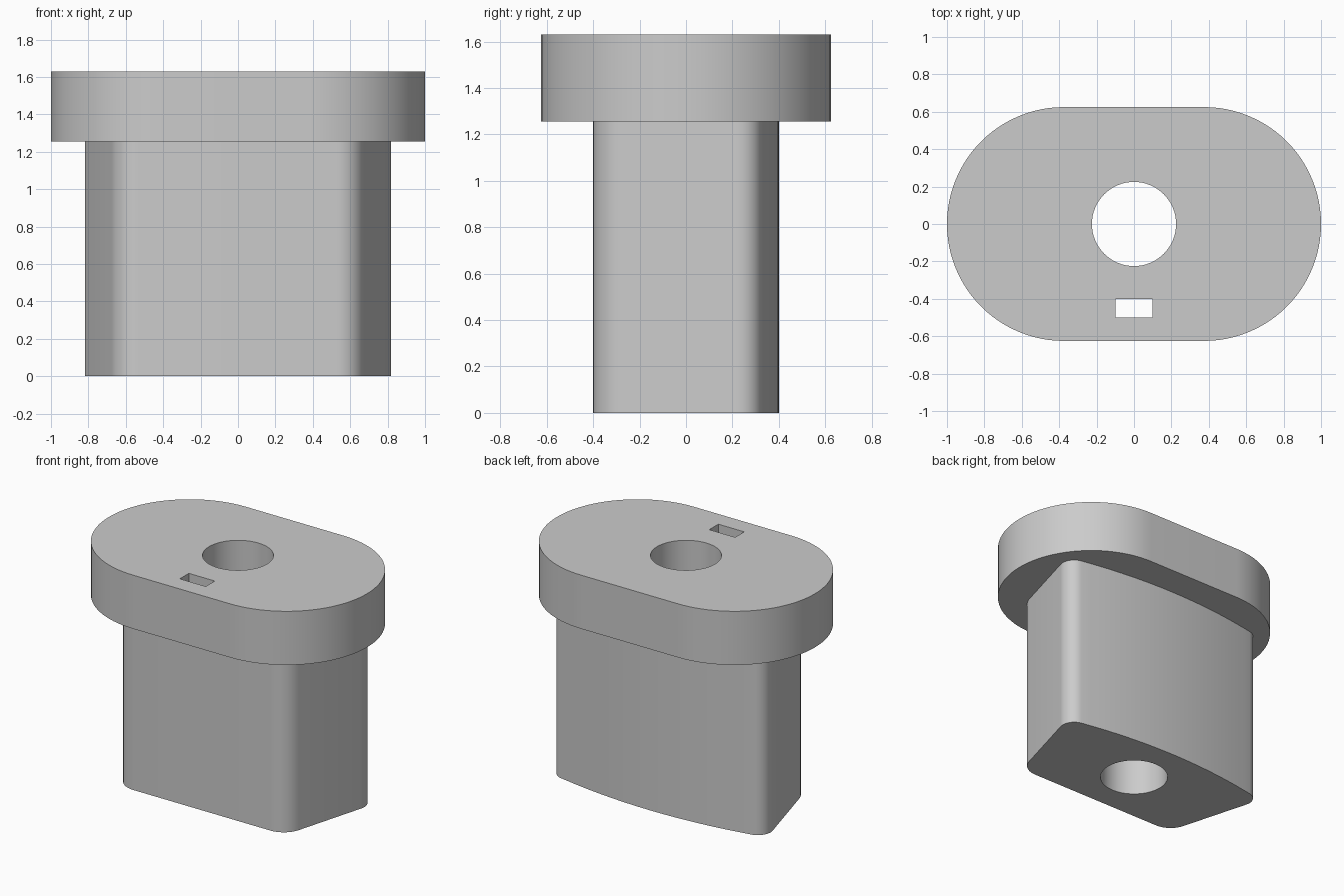
import bpy
import bmesh
from math import sin, cos, radians, asin, degrees, pi
from mathutils import Vector

cube = bpy.data.objects.get("Cube")
if cube:
    bpy.data.objects.remove(cube, do_unlink=True)

# Single plain grey material
GREY = (0.6, 0.6, 0.6, 1)
grey = bpy.data.materials.new("plain grey")
grey.use_nodes = True
grey.diffuse_color = GREY
grey.node_tree.nodes["Principled BSDF"].inputs["Base Color"].default_value = GREY


def arc(cx, cy, r, start, end, steps):
    """Points on a circular arc, angles in degrees."""
    angles = [radians(start + (end - start) * i / steps) for i in range(steps + 1)]
    return [(cx + r * cos(a), cy + r * sin(a)) for a in angles]


def mirror(half):
    """Close a right-hand outline with its reflection across x = 0."""
    return half + [(-x, y) for x, y in reversed(half) if x > 1e-4]


def plate(name, loops, bottom, top):
    """Fill an outline with holes and extrude it upward."""
    bm = bmesh.new()
    for loop in loops:
        verts = [bm.verts.new((x, y, bottom)) for x, y in loop]
        for i, v in enumerate(verts):
            bm.edges.new((verts[i - 1], v))
    bmesh.ops.triangle_fill(bm, use_beauty=True, edges=bm.edges[:], normal=Vector((0, 0, 1)))
    result = bmesh.ops.extrude_face_region(bm, geom=bm.faces[:], use_keep_orig=True)
    raised = [g for g in result["geom"] if isinstance(g, bmesh.types.BMVert)]
    bmesh.ops.translate(bm, verts=raised, vec=(0, 0, top - bottom))
    bmesh.ops.recalc_face_normals(bm, faces=bm.faces[:])
    mesh = bpy.data.meshes.new(name)
    bm.to_mesh(mesh)
    bm.free()
    mesh.materials.append(grey)
    obj = bpy.data.objects.new(name, mesh)
    bpy.context.collection.objects.link(obj)
    bpy.ops.object.select_all(action='DESELECT')
    obj.select_set(True)
    bpy.context.view_layer.objects.active = obj
    bpy.ops.object.shade_smooth_by_angle(angle=radians(30))
    return obj


SPLIT, TOP = 1.255, 1.63
bore = arc(0, 0, 0.225, 0, 360, 64)[:-1]

# Rounded-end cap with round bore and small rectangular slot
cap_outline = mirror(arc(0.375, 0, 0.625, -90, 90, 48))
slot = [(-0.1, -0.5), (0.1, -0.5), (0.1, -0.4), (-0.1, -0.4)]
plate("cap", [cap_outline, bore, slot], SPLIT, TOP)

# Stem: flat front, sides flaring to the back, gently bowed back
bow = 3.8
lean = degrees(asin(0.73 / bow))
half = arc(0.53, -0.25, 0.15, -90, -16, 10)
half += arc(0.717, 0.231, 0.1, -16, 90 - lean, 12)
half += arc(0, 0.4 - bow, bow, 90 - lean, 90, 12)[1:]
plate("stem", [mirror(half), bore], 0, SPLIT)
